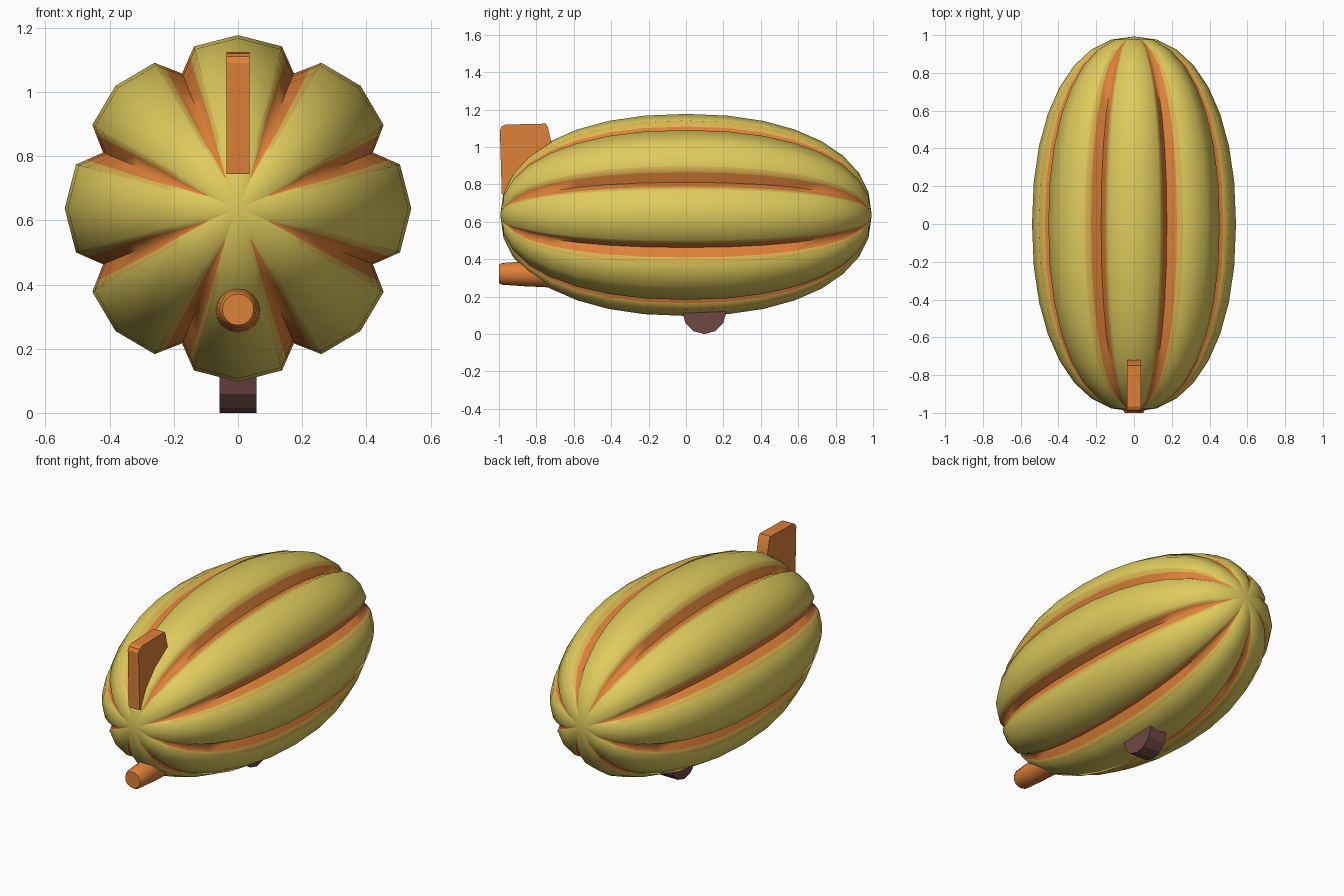
import bpy, bmesh, math
from mathutils import Vector

if "Cube" in bpy.data.objects:
    bpy.data.objects.remove(bpy.data.objects["Cube"])


def material(name, rgb):
    m = bpy.data.materials.new(name)
    m.diffuse_color = (*rgb, 1)
    m.use_nodes = True
    m.node_tree.nodes["Principled BSDF"].inputs["Base Color"].default_value = m.diffuse_color
    return m


yellow = material("pale yellow", (0.74, 0.60, 0.11))
gold = material("golden edge", (0.70, 0.46, 0.08))
orange = material("orange", (0.73, 0.22, 0.04))
brown = material("dark brown", (0.16, 0.065, 0.057))


def finish(name, bm, mats, angle):
    bmesh.ops.recalc_face_normals(bm, faces=bm.faces[:])
    me = bpy.data.meshes.new(name)
    bm.to_mesh(me)
    bm.free()
    for m in mats:
        me.materials.append(m)
    ob = bpy.data.objects.new(name, me)
    bpy.context.collection.objects.link(ob)
    bpy.context.view_layer.objects.active = ob
    ob.select_set(True)
    bpy.ops.object.shade_smooth_by_angle(angle=math.radians(angle))
    ob.select_set(False)
    return ob


def prism(name, outline, half, mat):
    """Extrude a (y, z) outline across x."""
    bm = bmesh.new()
    a = [bm.verts.new((-half, y, z)) for y, z in outline]
    b = [bm.verts.new((half, y, z)) for y, z in outline]
    bm.faces.new(a)
    bm.faces.new(b)
    n = len(a)
    for i in range(n):
        j = (i + 1) % n
        bm.faces.new((a[i], a[j], b[j], b[i]))
    return finish(name, bm, [mat], 20)


def polar(deg, r):
    return Vector((math.sin(math.radians(deg)), math.cos(math.radians(deg)))) * r


# Ribbed balloon hull: eight lobes, coloured grooves between them
LOBES, RINGS, ZC, LEN = 8, 16, 0.637, 0.993
bm = bmesh.new()
rings = []
for i in range(1, RINGS):
    t = math.pi * i / RINGS
    c, s = math.cos(t), math.sin(t) ** 0.909
    y = LEN * math.copysign(abs(c) ** 0.909, c)
    f = 0.62 * min(1, (min(i, RINGS - i) - 0.6) / 2)   # groove stripe tapers at the ends
    ring = []
    for k in range(LOBES):
        a = 45 * k
        peak, side = polar(a, 0.54), polar(a + 15.2, 0.523)
        notch, side2 = polar(a + 22.5, 0.455), polar(a + 29.8, 0.523)
        for p in (peak, side, notch.lerp(side, f), notch, notch.lerp(side2, f), side2):
            ring.append(bm.verts.new((p.x * s, y, ZC + p.y * s)))
    rings.append(ring)
n = len(rings[0])
slots = (0, 1, 2, 2, 1, 0)
for i in range(len(rings) - 1):
    for k in range(n):
        j = (k + 1) % n
        face = bm.faces.new((rings[i][k], rings[i][j], rings[i + 1][j], rings[i + 1][k]))
        m = slots[k % 6]
        if m == 1 and i in (0, len(rings) - 2):
            m = 0
        face.material_index = m
for ring, y in ((rings[0], LEN), (rings[-1], -LEN)):
    tip = bm.verts.new((0, y, ZC))
    for k in range(n):
        bm.faces.new((ring[k], ring[(k + 1) % n], tip))
finish("balloon_hull", bm, [yellow, gold, orange], 80)

# Upright fin
prism("fin", [(-0.985, 0.745), (-0.995, 1.09), (-0.985, 1.11), (-0.965, 1.12),
              (-0.75, 1.125), (-0.738, 1.105), (-0.71, 0.98), (-0.72, 0.745)], 0.036, orange)

# Tapered pipe below the fin
bm = bmesh.new()
loops = []
for y, r in ((-1.0, 0.049), (-0.985, 0.058), (-0.87, 0.066), (-0.72, 0.073), (-0.6, 0.073)):
    loops.append([bm.verts.new((r * math.cos(a), y, 0.322 + r * math.sin(a)))
                  for a in (2 * math.pi * k / 16 for k in range(16))])
for a, b in zip(loops, loops[1:]):
    for k in range(16):
        j = (k + 1) % 16
        bm.faces.new((a[k], a[j], b[j], b[k]))
bm.faces.new(loops[0])
bm.faces.new(loops[-1])
finish("tail_pipe", bm, [orange], 30)

# Round-bottomed cabin under the hull
prism("cabin", [(0.098 + 0.117 * math.sin(math.tau * k / 12),
                 0.117 - 0.117 * math.cos(math.tau * k / 12)) for k in range(12)], 0.058, brown)
